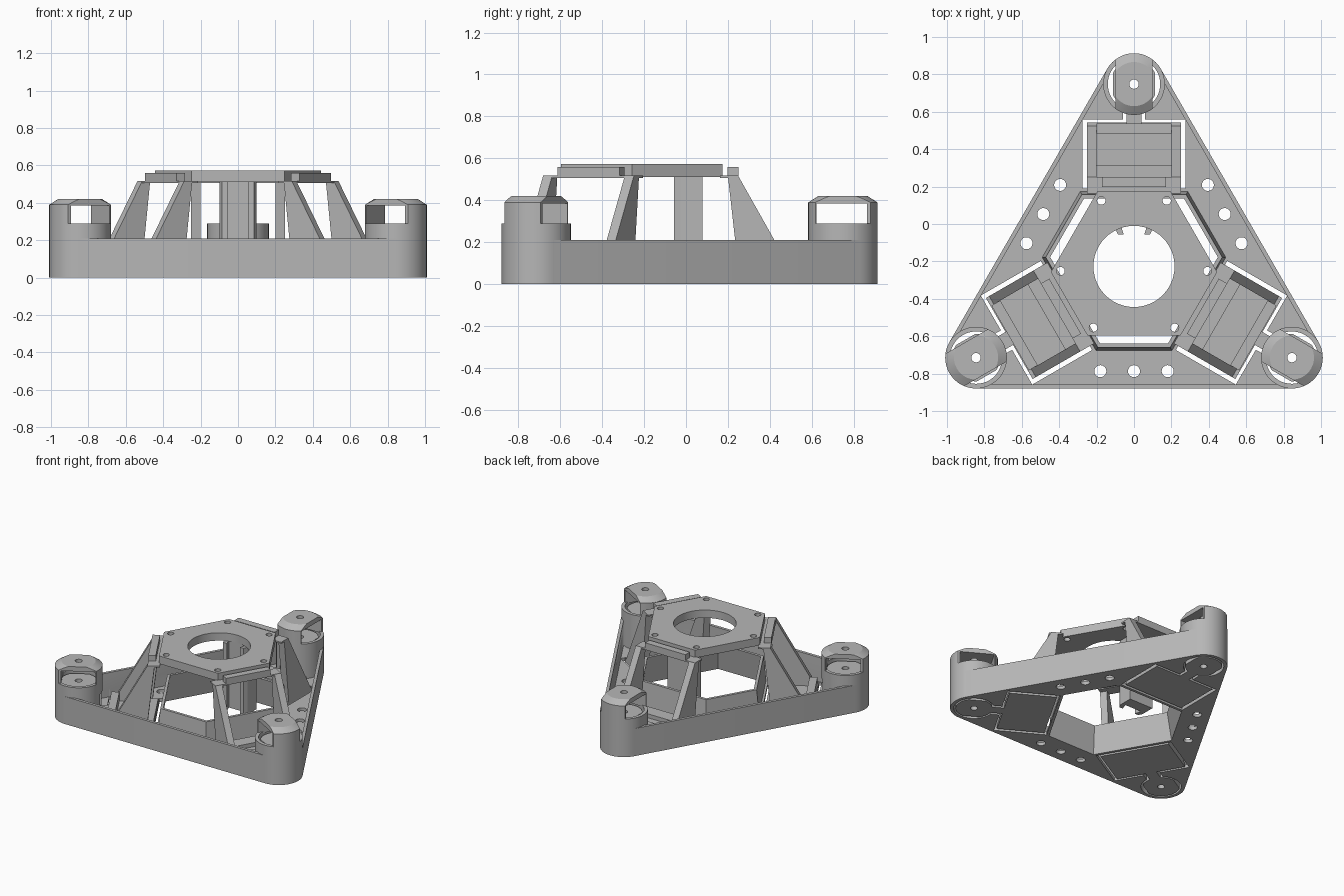
import bpy, bmesh, math
from mathutils import Matrix, Vector

if "Cube" in bpy.data.objects:
    bpy.data.objects.remove(bpy.data.objects["Cube"])

CY = -0.227      # y of the threefold axis
R = 0.975        # axis to tower centre
WALL = 0.21      # height of the frame

grey = bpy.data.materials.new("light_grey_plastic")
grey.use_nodes = True
COLOR = (0.47, 0.47, 0.47, 1)
grey.diffuse_color = COLOR
grey.node_tree.nodes["Principled BSDF"].inputs["Base Color"].default_value = COLOR


def loft(name, low, high):
    """Solid between two matching 3D outlines."""
    bm = bmesh.new()
    a = [bm.verts.new(p) for p in low]
    b = [bm.verts.new(p) for p in high]
    bm.faces.new(a)
    bm.faces.new(b)
    n = len(a)
    for i in range(n):
        j = (i + 1) % n
        bm.faces.new((a[i], a[j], b[j], b[i]))
    bmesh.ops.recalc_face_normals(bm, faces=bm.faces)
    mesh = bpy.data.meshes.new(name)
    bm.to_mesh(mesh)
    bm.free()
    mesh.materials.append(grey)
    obj = bpy.data.objects.new(name, mesh)
    bpy.context.collection.objects.link(obj)
    return obj


def prism(name, pts, z0, z1, top=None):
    return loft(name, [(x, y, z0) for x, y in pts],
                [(x, y, z1) for x, y in (top or pts)])


def box(name, x0, x1, y0, y1, z0, z1):
    return prism(name, [(x0, y0), (x1, y0), (x1, y1), (x0, y1)], z0, z1)


def circle(r, x=0, y=0, n=48):
    return [(x + r * math.cos(2 * math.pi * i / n),
             y + r * math.sin(2 * math.pi * i / n)) for i in range(n)]


def drum(name, r, x, y, z0, z1, r_top=None):
    return prism(name, circle(r, x, y), z0, z1, circle(r_top or r, x, y))


def hexagon(corner, leg):
    """Hexagon from the distances of its two kinds of side."""
    pts = []
    for i in range(6):
        d, e = (corner, leg) if i % 2 else (leg, corner)
        a = math.radians(30 + 60 * i)
        t = (e - d / 2) / math.sin(math.pi / 3)
        pts.append((d * math.cos(a) - t * math.sin(a),
                    d * math.sin(a) + t * math.cos(a)))
    return pts


def rounded_triangle(r):
    pts = []
    for k in range(3):
        mid = math.radians(90 + 120 * k)
        for i in range(17):
            a = mid + math.radians(-60 + 120 * i / 16)
            pts.append((R * math.cos(mid) + r * math.cos(a),
                        R * math.sin(mid) + r * math.sin(a)))
    return pts


def boolean(obj, others, op="DIFFERENCE"):
    bpy.context.view_layer.objects.active = obj
    for other in others:
        mod = obj.modifiers.new("cut", "BOOLEAN")
        mod.operation, mod.solver, mod.object = op, "EXACT", other
        bpy.ops.object.modifier_apply(modifier=mod.name)
        bpy.data.objects.remove(other)
    return obj


def spin(pt, k):
    return Matrix.Rotation(math.radians(120 * k), 2) @ Vector(pt)


# Triangular tray: thin floor, outer wall and leaning inner wall
frame = prism("triangular_frame", rounded_triangle(0.165), 0, WALL)
pocket = prism("pocket", rounded_triangle(0.143), 0.025, 0.25)
boolean(pocket, [prism("core", hexagon(0.412, 0.46), -0.1, WALL + 0.1, hexagon(0.375, 0.425))])
boolean(frame, [pocket, prism("opening", hexagon(0.4, 0.45), -0.02, WALL + 0.02,
                              hexagon(0.36, 0.41))])

# Clearances for the moving arms, tower wells and mounting holes
gap = [(-0.275, 0.417), (0.275, 0.417), (0.275, 0.787), (0.06, 0.787),
       (0.06, 0.86), (-0.06, 0.86), (-0.06, 0.787), (-0.275, 0.787)]
for k in range(3):
    cutters = [prism("gap", [spin(p, k) for p in gap], -0.1, 0.08),
               drum("well", 0.15, *spin((0, R), k), -0.1, 0.4)]
    for x in (-0.18, 0, 0.18):
        cutters.append(drum("hole", 0.032, *spin((x, -0.56), k), -0.1, 0.1))
    boolean(frame, cutters)

# Hexagonal platform with centre bore and screw holes
platform = prism("top_platform", hexagon(0.4, 0.37), 0.512, 0.572)
boolean(platform, [drum("bore", 0.217, 0, 0, 0.4, 0.7)])
for k in range(3):
    boolean(platform, [drum("screw", 0.022, *spin((x, 0.352), k), 0.4, 0.7)
                       for x in (-0.175, 0.175)])

# Dovetail post hanging under the platform
post = prism("dovetail_post", [(-0.1, 0.305), (-0.1, 0.2), (-0.085, 0.17), (-0.055, 0.17),
                               (-0.07, 0.22), (0.07, 0.22), (0.055, 0.17), (0.085, 0.17),
                               (0.1, 0.2), (0.1, 0.305)], 0, 0.512)

parts = []
# Tower: round well with an arched strap over it
tower = drum("corner_tower", 0.165, 0, R, 0, 0.29)
boolean(tower, [drum("bore", 0.14, 0, R, -0.1, 0.5),
                box("slot", -0.06, 0.06, 0.75, 0.9, -0.1, 0.2)])
parts.append(tower)
arch = drum("tower_arch", 0.165, 0, R, 0.28, 0.39)
cap = drum("tower_cap", 0.165, 0, R, 0.39, 0.42, 0.118)
for obj in (arch, cap):
    boolean(obj, [box("strap", -0.1, 0.1, 0.7, 1.2, 0.2, 0.5)], "INTERSECT")
boolean(arch, [box("window", -0.2, 0.2, R - 0.125, R + 0.115, 0.2, 0.385)])
boolean(cap, [drum("hole", 0.025, 0, R, 0.3, 0.5)])
boolean(arch, [drum("hole", 0.025, 0, R, 0.3, 0.5)])
parts += [arch, cap]

# Actuator column inside the tower
column = drum("actuator_column", 0.127, 0, R, 0, 0.27)
boolean(column, [box("sides", -0.112, 0.112, 0.7, 1.2, -0.1, 0.5)], "INTERSECT")
boolean(column, [drum("hole", 0.025, 0, R, -0.1, 0.5)])
parts.append(column)

# Lever plate, its ribs and the neck to the column
parts += [box("lever_plate", -0.25, 0.25, 0.437, 0.77, 0, 0.03),
          box("lever_front_rib", -0.2, 0.2, 0.71, 0.765, 0.02, 0.1),
          box("lever_rear_rib", -0.2, 0.2, 0.44, 0.54, 0.02, 0.06),
          box("lever_neck", -0.04, 0.04, 0.75, 0.88, 0, 0.07)]

# Pair of tapering struts, top bar and thin hinge sheet
side = [(0.485, 0), (0.767, 0), (0.477, 0.515), (0.427, 0.515)]
for name, x in (("left_strut", 0.2), ("right_strut", -0.25)):
    parts.append(loft(name, [(x, y, z) for y, z in side],
                      [(x + 0.05, y, z) for y, z in side]))
parts += [box("strut_top_bar", -0.17, 0.17, 0.425, 0.477, 0.512, 0.56),
          box("hinge_sheet", -0.25, 0.25, 0.39, 0.477, 0.507, 0.518)]

# Smooth the round walls, keep edges sharp
bpy.ops.object.select_all(action="DESELECT")
everything = [frame, platform, post] + parts
for obj in everything:
    obj.select_set(True)
bpy.context.view_layer.objects.active = frame
bpy.ops.object.shade_smooth_by_angle(angle=math.radians(25))

# Repeat the corner parts about the axis and set everything in place
for obj in everything:
    obj.location.y = CY
for obj in parts:
    for k in (1, 2):
        twin = obj.copy()
        twin.name = f"{obj.name}_{k + 1}"
        twin.rotation_euler.z = math.radians(120 * k)
        bpy.context.collection.objects.link(twin)
